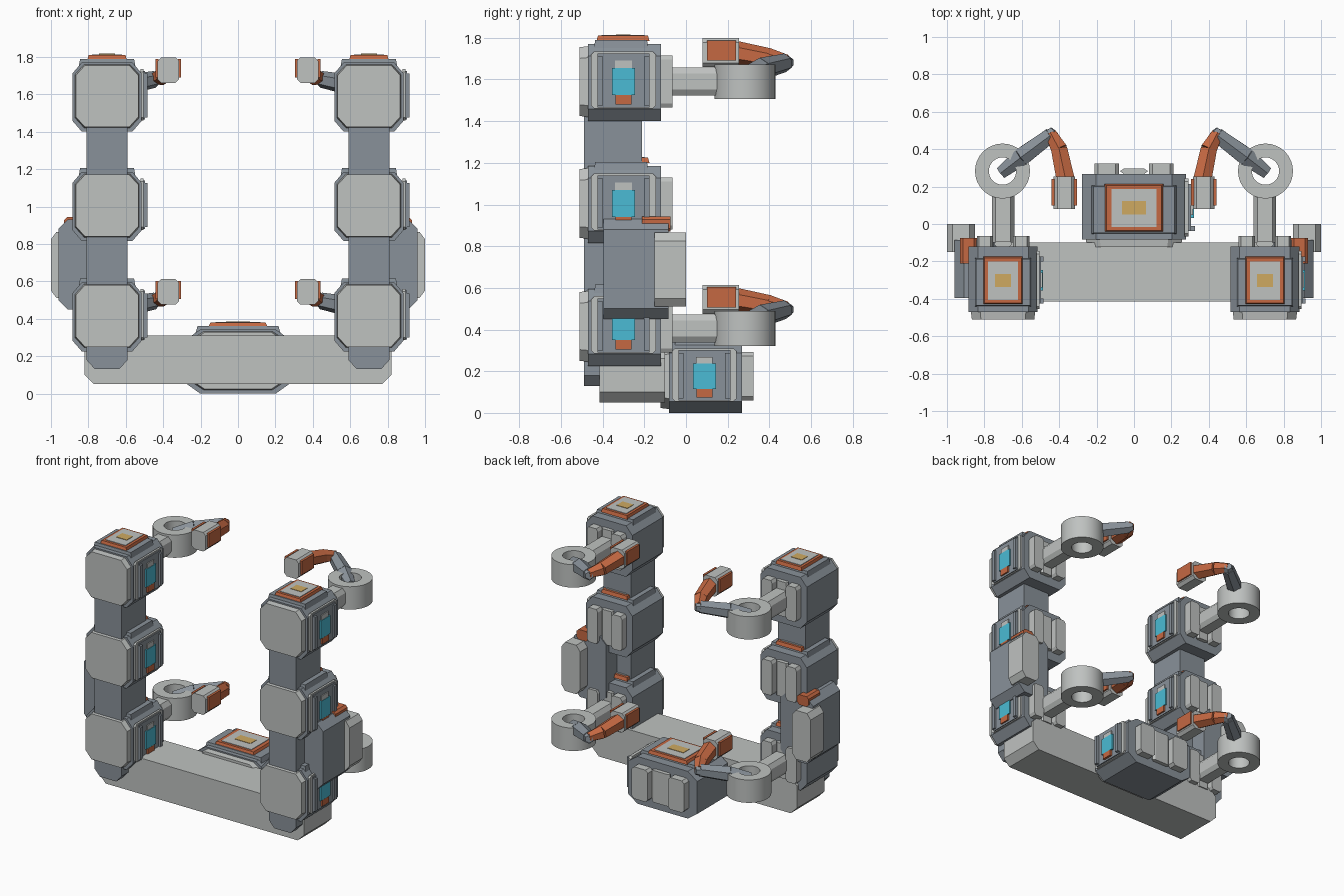
import bpy, bmesh, math
from mathutils import Vector, Matrix

if "Cube" in bpy.data.objects:
    bpy.data.objects.remove(bpy.data.objects["Cube"])


def material(name, rgb):
    m = bpy.data.materials.new(name)
    m.diffuse_color = (*rgb, 1)
    m.use_nodes = True
    m.node_tree.nodes["Principled BSDF"].inputs["Base Color"].default_value = m.diffuse_color
    return m


LIGHT = material("light grey", (0.52, 0.54, 0.53))
DARK = material("slate grey", (0.25, 0.285, 0.32))
ORANGE = material("burnt orange", (0.56, 0.14, 0.055))
CYAN = material("cyan", (0.07, 0.50, 0.66))
YELLOW = material("amber", (0.62, 0.40, 0.12))


def finish(name, bm, mat):
    bmesh.ops.recalc_face_normals(bm, faces=bm.faces)
    me = bpy.data.meshes.new(name)
    bm.to_mesh(me)
    bm.free()
    me.materials.append(mat)
    ob = bpy.data.objects.new(name, me)
    bpy.context.collection.objects.link(ob)
    return ob


def block(name, x, y, z, mat, axis="y", cut=(0, 0), tip=1.0, place=None):
    """Cut-corner prism along an axis; tip scales the far end."""
    lim = dict(x=x, y=y, z=z)
    u, v = [k for k in "xyz" if k != axis]
    (u0, u1), (v0, v1), (a, b) = lim[u], lim[v], lim[axis]
    cu, cv = cut
    if cu:
        pts = [(u0 + cu, v0), (u1 - cu, v0), (u1, v0 + cv), (u1, v1 - cv),
               (u1 - cu, v1), (u0 + cu, v1), (u0, v1 - cv), (u0, v0 + cv)]
    else:
        pts = [(u0, v0), (u1, v0), (u1, v1), (u0, v1)]
    mu, mv = (u0 + u1) / 2, (v0 + v1) / 2
    bm = bmesh.new()
    rings = []
    for w, s in ((a, 1.0), (b, tip)):
        ring = []
        for pu, pv in pts:
            c = {u: mu + (pu - mu) * s, v: mv + (pv - mv) * s, axis: w}
            co = Vector((c["x"], c["y"], c["z"]))
            ring.append(bm.verts.new(place(co) if place else co))
        rings.append(ring)
    n = len(pts)
    bm.faces.new(rings[0])
    bm.faces.new(rings[1])
    for i in range(n):
        j = (i + 1) % n
        bm.faces.new((rings[0][i], rings[0][j], rings[1][j], rings[1][i]))
    return finish(name, bm, mat)


def link(name, p, q, r0, r1, mat):
    """Six-sided tapered limb between two points."""
    p, q = Vector(p), Vector(q)
    bm = bmesh.new()
    bmesh.ops.create_cone(bm, cap_ends=True, segments=6, radius1=r0, radius2=r1, depth=(q - p).length)
    rot = (q - p).to_track_quat("Z", "Y").to_matrix().to_4x4()
    bm.transform(Matrix.Translation((p + q) / 2) @ rot)
    return finish(name, bm, mat)


def ring(name, c, r_out, r_in, h, mat):
    prof = [(r_in, -h), (r_out, -h), (r_out, h), (r_in, h)]
    n = 32
    bm = bmesh.new()
    vs = [[bm.verts.new((c[0] + r * math.cos(math.tau * i / n), c[1] + r * math.sin(math.tau * i / n),
                         c[2] + z)) for r, z in prof] for i in range(n)]
    for i in range(n):
        for k in range(4):
            j, m = (i + 1) % n, (k + 1) % 4
            f = bm.faces.new((vs[i][k], vs[j][k], vs[j][m], vs[i][m]))
            f.smooth = k in (1, 3)
    ob = finish(name, bm, mat)
    bpy.context.view_layer.objects.active = ob
    ob.select_set(True)
    bpy.ops.object.shade_smooth_by_angle(angle=math.radians(30))
    ob.select_set(False)


def module(tag, cx, cy, z0, sx=1.0, sz=1.0):
    """Housing with front plate, roof hatch, side screen and rear ribs."""
    def place(c):
        return Vector((cx + c.x * sx, cy + c.y, z0 + c.z * sz))

    def part(name, x, y, z, mat, axis="y", cut=(0, 0), tip=1.0):
        block(tag + "_" + name, x, y, z, mat, axis, cut, tip, place)

    part("housing", (-.185, .185), (-.17, .18), (0, .37), DARK, cut=(.05, .058))
    part("front_plate", (-.172, .172), (-.17, -.21), (.02, .36), LIGHT, cut=(.05, .055), tip=.97)
    # roof hatch
    part("roof", (-.155, .155), (-.145, .122), (.33, .39), DARK, "z", tip=.93)
    part("hatch_frame", (-.105, .105), (-.13, .125), (.385, .41), ORANGE, "z", tip=.94)
    part("hatch", (-.08, .08), (-.105, .1), (.40, .414), LIGHT, "z")
    part("hatch_light", (-.043, .043), (-.036, .034), (.413, .417), YELLOW, "z")
    # side screen
    part("side_plate", (.18, .195), (-.155, .155), (.06, .335), LIGHT, "x", cut=(.015, .015))
    part("screen_bed", (.19, .203), (-.125, .125), (.065, .325), DARK, "x")
    for y in (-.112, .112):
        part("screen_post", (.20, .217), (y - .013, y + .013), (.075, .31), DARK, "x")
    part("screen_top", (.20, .21), (-.04, .04), (.25, .29), LIGHT, "x")
    part("screen", (.20, .213), (-.055, .055), (.125, .255), CYAN, "x")
    part("screen_base", (.20, .214), (-.038, .038), (.08, .125), ORANGE, "x")
    # rear ribs
    part("mid_rib", (-.048, .048), (.18, .208), (.065, .315), LIGHT, "z", cut=(.012, .012))
    for s in (-1, 1):
        part("side_rib", (s * .097 - .043, s * .097 + .043), (.17, .235), (.065, .315), LIGHT, "y",
             cut=(.012, .02))


def arm(tag, s, cz):
    """Shaft, ring joint and bent finger, on side s."""
    def p(x, y, z):
        return (s * x, y, cz + z)

    def span(a, b):
        return tuple(sorted((s * a, s * b)))

    block(tag + "_shaft", span(.64, .76), (-.10, .15), (cz - .068, cz + .068), LIGHT, cut=(.02, .03))
    ring(tag + "_ring", p(.703, .283, 0), .147, .073, .083, LIGHT)
    link(tag + "_lower_link", p(.71, .275, .03), p(.60, .36, .06), .038, .055, DARK)
    link(tag + "_middle_link", p(.60, .36, .06), p(.445, .475, .09), .055, .045, DARK)
    link(tag + "_knuckle", p(.455, .465, .088), p(.425, .50, .092), .045, .028, DARK)
    link(tag + "_upper_link", p(.445, .485, .095), p(.40, .40, .11), .034, .05, ORANGE)
    link(tag + "_fore_link", p(.40, .40, .11), p(.365, .235, .14), .05, .056, ORANGE)
    block(tag + "_tip", span(.315, .43), (.08, .255), (cz + .07, cz + .208), LIGHT, cut=(.02, .02))
    for x in (.312, .434):
        block(tag + "_tip_side", span(x - .008, x + .008), (.10, .24), (cz + .10, cz + .198), ORANGE, "x")


# base
block("base_beam", (-.82, .82), (-.415, -.10), (.05, .31), LIGHT, cut=(.05, .05))
module("base_module", 0, .088, 0, 1.5, .925)

# towers with stacked modules, arms and side pods
for s, side in ((-1, "left"), (1, "right")):
    x = s * .70
    block(side + "_column", (x - .11, x + .11), (-.49, -.21), (.13, 1.7), DARK, cut=(.045, .05))
    for i, z0 in enumerate((.225, .815, 1.40)):
        module(f"{side}_module_{i + 1}", x, -.30, z0)
    for level, cz in (("low", .405), ("high", 1.59)):
        arm(f"{side}_{level}_arm", s, cz)

    def span(a, b):
        return tuple(sorted((s * a, s * b)))

    block(side + "_pod", span(.70, .96), (-.395, -.085), (.45, .93), DARK, cut=(.05, .05))
    block(side + "_pod_plate", span(.85, 1.0), (-.15, 0), (.51, .865), LIGHT, cut=(.03, .04))
    block(side + "_pod_bracket", span(.84, .93), (-.21, -.075), (.87, .943), ORANGE, cut=(.015, .015))
